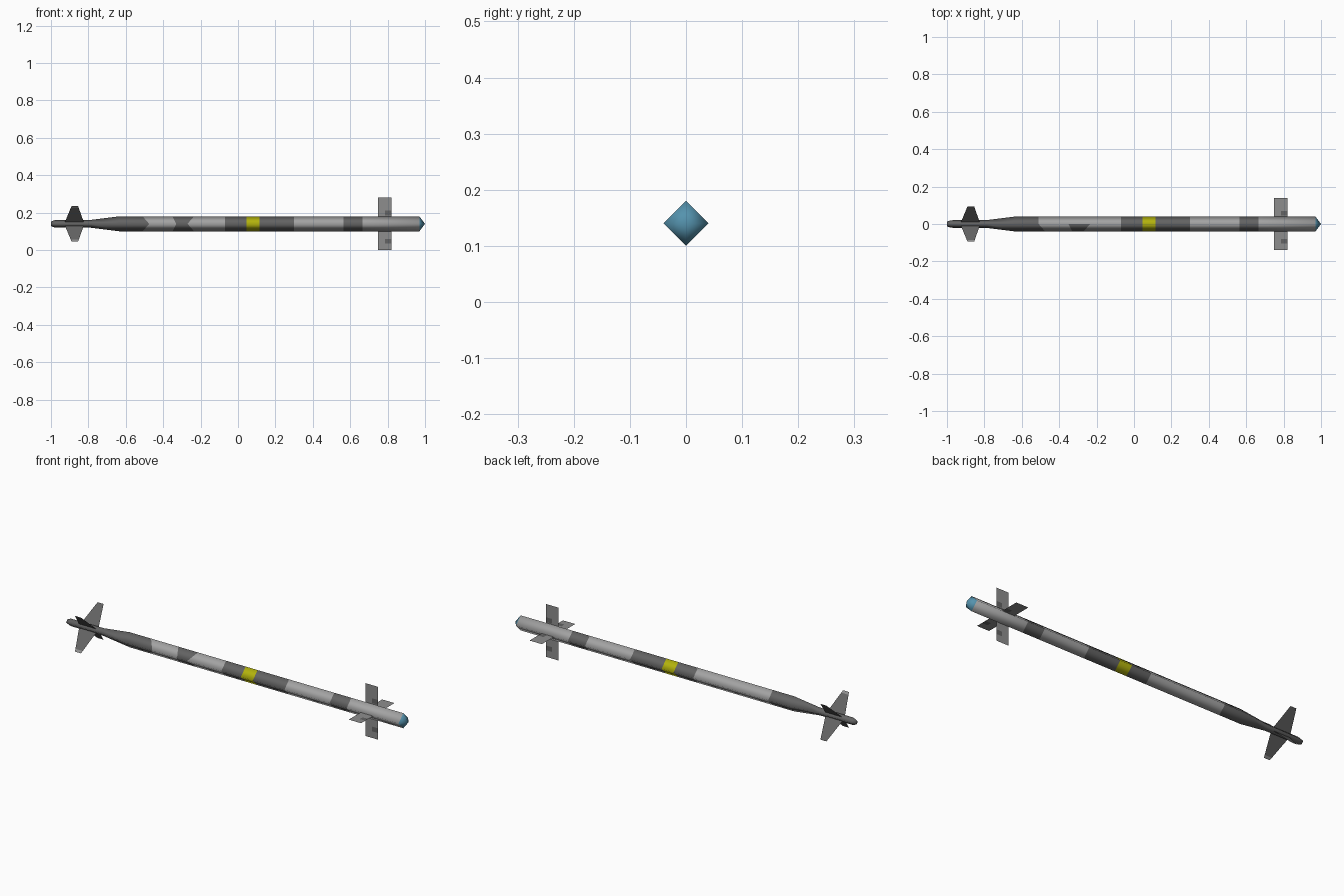
import bpy, bmesh, math

if "Cube" in bpy.data.objects:
    bpy.data.objects.remove(bpy.data.objects["Cube"])

AXIS_Z = 0.14


def material(name, rgb):
    m = bpy.data.materials.new(name)
    m.diffuse_color = (*rgb, 1.0)
    m.use_nodes = True
    m.node_tree.nodes["Principled BSDF"].inputs["Base Color"].default_value = m.diffuse_color
    return m


LIGHT, DARK, YELLOW, BLUE, FIN = range(5)
MATS = [
    material("light_grey", (0.37, 0.37, 0.37)),
    material("dark_grey", (0.125, 0.125, 0.125)),
    material("band_yellow", (0.45, 0.45, 0.004)),
    material("nose_blue", (0.09, 0.29, 0.42)),
    material("fin_grey", (0.27, 0.27, 0.27)),
]


def finish(bm, name, smooth):
    me = bpy.data.meshes.new(name)
    for f in bm.faces:
        f.smooth = smooth
    bm.to_mesh(me)
    bm.free()
    for m in MATS:
        me.materials.append(m)
    ob = bpy.data.objects.new(name, me)
    bpy.context.collection.objects.link(ob)
    return ob


# Four-sided body: (x, x on the -y edge, radius, colour on +y side, colour on -y side)
RINGS = [
    (-1.0, -1.0, 0.012, DARK, DARK),
    (-0.98, -0.98, 0.02, DARK, DARK),
    (-0.785, -0.785, 0.021, DARK, DARK),
    (-0.635, -0.635, 0.04, DARK, DARK),
    (-0.51, -0.475, 0.04, LIGHT, LIGHT),
    (-0.35, -0.33, 0.04, LIGHT, DARK),      # camouflage patch
    (-0.235, -0.27, 0.04, LIGHT, LIGHT),
    (-0.07, -0.07, 0.04, DARK, DARK),
    (0.045, 0.045, 0.04, YELLOW, YELLOW),
    (0.115, 0.115, 0.04, DARK, DARK),
    (0.30, 0.30, 0.04, LIGHT, LIGHT),
    (0.565, 0.565, 0.04, DARK, DARK),
    (0.665, 0.665, 0.04, LIGHT, LIGHT),
    (0.97, 0.97, 0.04, BLUE, BLUE),
]
bm = bmesh.new()
loops = []
for x, x_front, r, _, _ in RINGS:
    loops.append([bm.verts.new((x_front if k == 2 else x,
                                r * math.cos(k * math.pi / 2),
                                AXIS_Z + r * math.sin(k * math.pi / 2))) for k in range(4)])
tip = bm.verts.new((1.0, 0, AXIS_Z))
bm.faces.new(loops[0]).material_index = DARK
for i, ring in enumerate(RINGS):
    for k in range(4):
        n = (k + 1) % 4
        a, b = loops[i][k], loops[i][n]
        if i + 1 < len(RINGS):
            f = bm.faces.new((a, b, loops[i + 1][n], loops[i + 1][k]))
        else:
            f = bm.faces.new((a, b, tip))
        f.material_index = ring[4] if k in (1, 2) else ring[3]
bmesh.ops.recalc_face_normals(bm, faces=bm.faces)
finish(bm, "body", True)


def fin(name, angle, radii, columns, rule):
    """Flat sheet fin: columns(r) gives the x positions at radius r."""
    bm = bmesh.new()
    c, s = math.cos(angle), math.sin(angle)
    rows = [[bm.verts.new((x, r * c, AXIS_Z + r * s)) for x in columns(r)] for r in radii]
    for j in range(len(rows) - 1):
        for i in range(len(rows[0]) - 1):
            f = bm.faces.new((rows[j][i], rows[j][i + 1], rows[j + 1][i + 1], rows[j + 1][i]))
            f.material_index = rule(i, j)
    finish(bm, name, False)


# Rectangular forward fins, upright cross, each with one dark patch
for k in range(4):
    outer = k >= 2
    radii = (0.03, 0.08, 0.105, 0.14) if outer else (0.03, 0.045, 0.07, 0.14)
    fin(f"forward_fin_{k + 1}", k * math.pi / 2, radii,
        lambda r: (0.748, 0.787, 0.82),
        lambda i, j: DARK if i == 1 and j == 1 else FIN)


# Tapered tail fins, diagonal cross, pale tips on the -y side
def tail_columns(r):
    t = (r - 0.015) / (0.134 - 0.015)
    return (-0.925 + 0.035 * t, -0.825 - 0.03 * t)


for k in range(4):
    front = k in (1, 2)
    fin(f"tail_fin_{k + 1}", math.pi / 4 + k * math.pi / 2, (0.015, 0.12, 0.134),
        tail_columns,
        lambda i, j: FIN if front and j == 1 else DARK)
